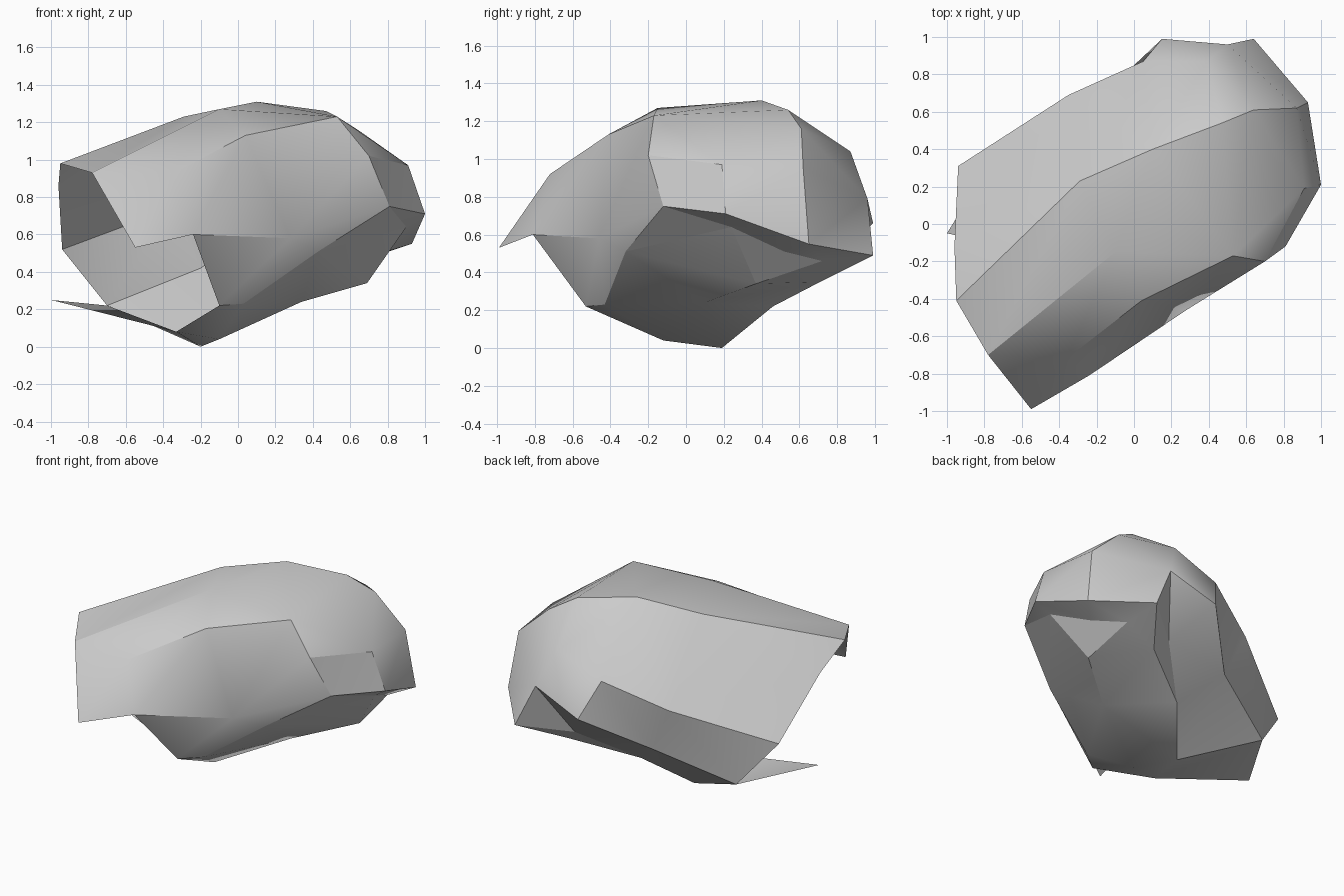
import bpy
import bmesh
import math

if "Cube" in bpy.data.objects:
    bpy.data.objects.remove(bpy.data.objects["Cube"], do_unlink=True)

bm = bmesh.new()


def path(*points):
    """A lengthwise line of the shell, running from the open mouth to the cap."""
    return [bm.verts.new(p) for p in points]


def face(*verts):
    if len(set(verts)) == len(verts) and not bm.faces.get(verts):
        return bm.faces.new(verts)


def loft(a, b):
    """Skin two lines with triangles, always taking the shorter diagonal."""
    i = j = 0
    while i < len(a) - 1 or j < len(b) - 1:
        step_a = (a[i + 1].co - b[j].co).length if i < len(a) - 1 else math.inf
        step_b = (a[i].co - b[j + 1].co).length if j < len(b) - 1 else math.inf
        if step_a <= step_b:
            face(a[i], a[i + 1], b[j])
            i += 1
        else:
            face(a[i], b[j + 1], b[j])
            j += 1


def crease(*verts):
    """Keep the edges along a line of vertices sharp."""
    for a, b in zip(verts, verts[1:]):
        edge = bm.edges.get((a, b))
        if edge:
            edge.smooth = False


# Upper lines
crown = path((-.95, -.41, .98), (-.29, .23, 1.23), (.1, .4, 1.31),
             (.47, .54, 1.26), (.64, .61, 1.16))
brow = path((-.78, -.7, .93), (-.36, -.72, .92), (.04, -.41, 1.13), (.53, -.17, 1.23))
[hump] = path((-.1, -.15, 1.27))
waist = path((-.96, -.12, .86), (-.94, .31, .52), (-.35, .69, .74),
             (.05, .87, .91), (.39, .87, 1.04))

# Cap lines, running across the closed end
cap_mid = path((.7, -.2, 1.02), (.91, .19, .97), (.87, .62, .95), (.5, .96, .79))
cap_rim = path((.81, -.12, .75), (1, .21, .71), (.93, .65, .55), (.64, .99, .49))
recess = path((.9, .24, .64), (.8, .52, .51), (.66, .72, .46))

# Lower lines
flank = path((-.55, -.99, .53), (-.24, -.81, .6), (.28, -.46, .58))
bilge = path((-.1, -.53, .22), (.03, -.43, .23), (.43, -.32, .51))
keel = path((-.1, -.12, .04), (.34, .1, .24), (.69, .37, .34))
groove = path((-.2, .19, 0), (.03, .46, .22), (.43, .71, .35))
skirt = path((-.7, .44, .22), (-.2, .66, .42), (.15, .99, .66))
groove_end, lip, tip = path((.34, .75, .43), (-.33, -.19, .08), (-1, -.05, .25))

front_corner, back_corner = cap_rim[0], cap_rim[-1]
back_top = cap_mid[-1]

# Top of the shell
face(crown[0], brow[0], crown[1])
face(brow[0], hump, crown[1])
loft([brow[0], hump, brow[-1]], brow)
loft(crown[1:-1], [hump, brow[-1]])
loft(crown[:-1], [waist[0]] + waist[2:])
face(*waist[:3])

# Front flank
loft(brow, flank)
face(brow[-1], flank[-1], cap_mid[0])
face(cap_mid[0], flank[-1], front_corner)
loft(flank[1:] + [front_corner], bilge + [front_corner])

# Closed end
loft([brow[-1], crown[-1], waist[-1]], cap_mid)
face(brow[-1], crown[-1], crown[-2])
face(crown[-2], crown[-1], waist[-1])
loft(cap_mid, cap_rim)

# Undercut with its small flat panel
loft(cap_rim, [front_corner] + recess + [back_corner])
panel = face(*recess, keel[-1])

# Underside
face(front_corner, bilge[-1], recess[0])
loft(bilge, keel + [recess[0]])
loft(keel + [recess[-1], back_corner], groove + [back_corner])
face(back_corner, back_top, groove_end)
face(back_corner, groove_end, groove[2])
face(groove[2], groove_end, groove[1])
loft(groove[:2] + [groove_end, back_top], skirt + [back_top])

# Back flank
loft(skirt[:2], waist[1:3])
face(skirt[1], waist[3], waist[2])
face(skirt[1], skirt[2], waist[3])
face(back_top, skirt[-1], waist[3], waist[4])

# Pointed lip below the mouth
face(lip, bilge[0], keel[0])
face(lip, keel[0], groove[0])
face(lip, groove[0], skirt[0])
face(lip, skirt[0], tip)

bmesh.ops.recalc_face_normals(bm, faces=bm.faces)
for f in bm.faces:
    f.smooth = True

# Creases
crease(*crown, cap_mid[2], cap_rim[2])
crease(brow[0], hump)
crease(*brow[2:], cap_mid[0], front_corner, *reversed(bilge))
crease(*cap_rim, back_top, skirt[-1], *waist[3:1:-1])
crease(*cap_mid[:2], cap_rim[1])
crease(*groove, back_corner, groove_end, back_top)
crease(groove[1], groove_end)
crease(*keel[1:])
crease(*skirt)
crease(front_corner, recess[0], bilge[-1])
for edge in panel.edges:
    edge.smooth = False

mesh = bpy.data.meshes.new("shell")
bm.to_mesh(mesh)
bm.free()
shell = bpy.data.objects.new("shell", mesh)
bpy.context.collection.objects.link(shell)

# Plain grey finish
grey = bpy.data.materials.new("light grey")
grey.use_nodes = True
colour = (.6, .6, .6, 1)
grey.diffuse_color = colour
grey.node_tree.nodes["Principled BSDF"].inputs["Base Color"].default_value = colour
mesh.materials.append(grey)

bpy.context.view_layer.objects.active = shell
shell.select_set(True)
bpy.ops.object.shade_smooth_by_angle(angle=math.radians(40), keep_sharp_edges=True)
